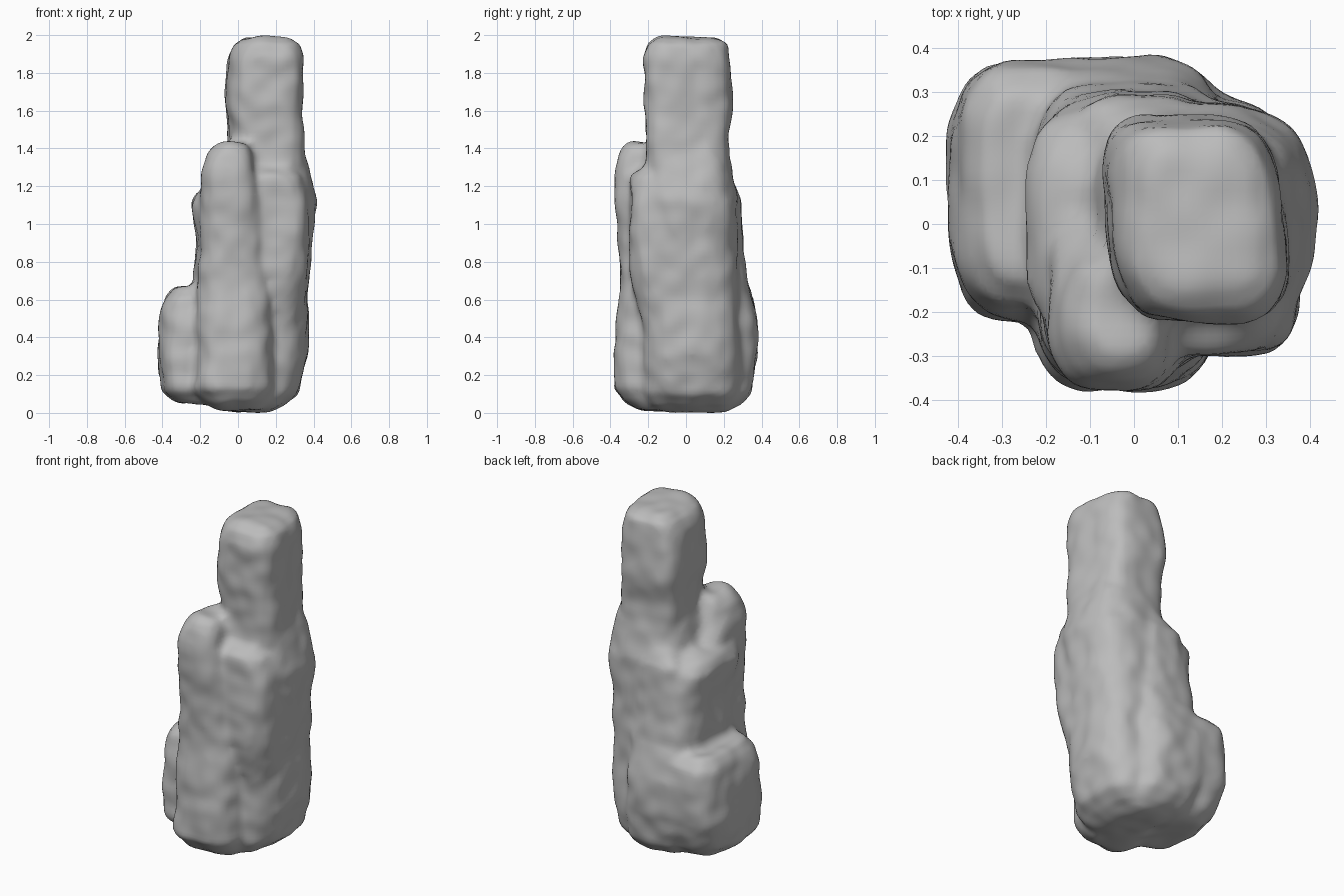
import bpy
import bmesh
import math
from mathutils import Vector, noise

cube = bpy.data.objects.get("Cube")
if cube:
    bpy.data.objects.remove(cube, do_unlink=True)

# Stone colour
stone = bpy.data.materials.new("grey_stone")
stone.use_nodes = True
stone.diffuse_color = (0.5, 0.5, 0.5, 1)
stone.node_tree.nodes["Principled BSDF"].inputs["Base Color"].default_value = stone.diffuse_color

SIDES = 32
rock = bmesh.new()


def rounded_ring(section, roundness, lean):
    """Rounded-square cross-section, optionally sheared along y."""
    z, left, right, front, back = section
    cx, cy = (left + right) / 2, (front + back) / 2
    rx, ry = (right - left) / 2, (back - front) / 2
    verts = []
    for i in range(SIDES):
        angle = math.tau * i / SIDES
        c, s = math.cos(angle), math.sin(angle)
        x = math.copysign(abs(c) ** roundness, c) * rx
        y = math.copysign(abs(s) ** roundness, s) * ry
        verts.append(rock.verts.new((cx + x + lean * y, cy + y, z)))
    return verts


def pillar(*sections, roundness=0.6, lean=0):
    """Closed loft through sections of (z, left, right, front, back)."""
    rings = [rounded_ring(section, roundness, lean) for section in sections]
    for low, high in zip(rings, rings[1:]):
        for i in range(SIDES):
            j = (i + 1) % SIDES
            rock.faces.new((low[i], low[j], high[j], high[i]))
    rock.faces.new(rings[0][::-1])
    rock.faces.new(rings[-1])


# Upper spire
pillar((1, -.04, .34, -.2, .22), (1.32, -.045, .345, -.21, .235),
       (1.45, -.045, .34, -.21, .23), (1.62, -.06, .335, -.22, .25),
       (1.76, -.06, .335, -.22, .24), (1.88, -.045, .335, -.225, .235),
       (1.955, -.02, .325, -.2, .22), (1.99, .03, .27, -.14, .16),
       roundness=0.55, lean=-0.1)
# Lower body of the spire
pillar((.005, -.05, .17, -.15, .2), (.04, -.1, .25, -.2, .25),
       (.1, -.1, .32, -.23, .28), (.3, -.1, .375, -.22, .29),
       (.6, -.1, .365, -.24, .28), (.95, -.1, .4, -.24, .27),
       (1.12, -.1, .415, -.24, .27), (1.22, -.1, .395, -.23, .25),
       (1.32, -.08, .365, -.22, .24), (1.42, -.04, .34, -.19, .2),
       roundness=0.7)
# Front buttress
pillar((.01, -.1, .12, -.25, 0), (.06, -.18, .17, -.33, .1),
       (.13, -.24, .19, -.385, .1), (.4, -.22, .19, -.375, .1),
       (.7, -.215, .17, -.35, .1), (.95, -.21, .15, -.36, .1),
       (1.15, -.2, .13, -.375, .1), (1.3, -.185, .08, -.375, -.04),
       (1.37, -.16, .075, -.36, -.06), (1.415, -.12, .06, -.33, -.08),
       (1.435, -.08, .03, -.29, -.1), roundness=0.68)
# Left front buttress
pillar((.4, .05, .32, -.2, .1), (.6, .02, .35, -.265, .1),
       (.75, 0, .37, -.295, .1), (1, 0, .385, -.3, .1),
       (1.18, 0, .37, -.3, .1), (1.25, .01, .345, -.29, .06),
       (1.29, .06, .3, -.25, .05))
# Middle ledge, sloping away at the back
pillar((.04, -.15, .15, -.15, .25), (.15, -.2, .2, -.2, .34),
       (.5, -.24, .2, -.2, .35), (.75, -.235, .18, -.22, .325),
       (.9, -.22, .17, -.25, .3), (1.02, -.235, .16, -.25, .28),
       (1.1, -.255, .15, -.24, .25), (1.16, -.22, .13, -.23, .21),
       (1.2, -.16, .1, -.18, .15))
# Low side stump
pillar((.05, -.32, -.1, -.15, .22), (.12, -.4, 0, -.22, .3),
       (.3, -.425, .02, -.225, .36), (.5, -.415, 0, -.21, .375),
       (.61, -.39, -.04, -.19, .36), (.67, -.34, -.1, -.13, .3),
       roundness=0.57)
# Sloping back foot
pillar((.01, -.06, .17, 0, .22), (.05, -.13, .19, 0, .29),
       (.11, -.18, .2, 0, .345), (.3, -.27, .2, 0, .38),
       (.5, -.27, .19, 0, .38), (.62, -.23, .18, 0, .35),
       (.78, -.18, .18, 0, .31), (1, -.14, .17, 0, .295),
       (1.14, -.13, .16, 0, .29), (1.22, -.06, .14, 0, .25))

mesh = bpy.data.meshes.new("rock_spire")
rock.to_mesh(mesh)
rock.free()
spire = bpy.data.objects.new("rock_spire", mesh)
bpy.context.scene.collection.objects.link(spire)

# Fuse the pillars into one weathered skin
remesh = spire.modifiers.new("fuse", "REMESH")
remesh.mode = "VOXEL"
remesh.voxel_size = 0.022
relax = spire.modifiers.new("relax", "SMOOTH")
relax.factor = 0.5
relax.iterations = 4
graph = bpy.context.evaluated_depsgraph_get()
fused = bpy.data.meshes.new_from_object(spire.evaluated_get(graph))
spire.modifiers.clear()
spire.data = fused
fused.name = "rock_spire"

# Worn lumps and hollows
normals = [v.normal.copy() for v in fused.vertices]
for v, normal in zip(fused.vertices, normals):
    p = v.co.copy()
    lumps = noise.noise(p * 5) * 0.01
    chips = noise.noise(p * 10 + Vector((3, 1, 7))) * 0.01
    v.co = p + normal * (lumps + chips)

fused.materials.clear()
fused.materials.append(stone)
for face in fused.polygons:
    face.material_index = 0
    face.use_smooth = True
fused.update()
